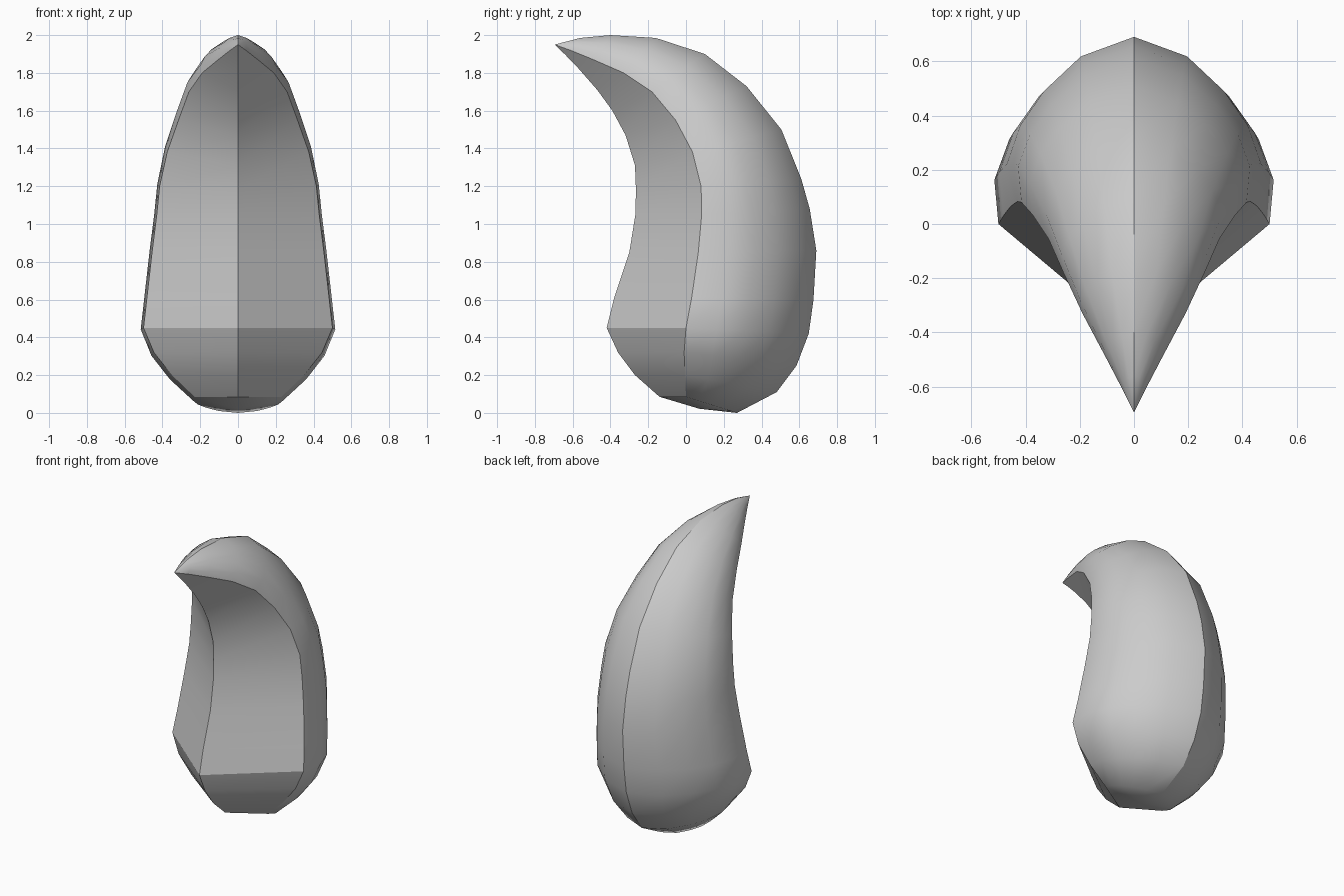
import bpy, bmesh, math

if "Cube" in bpy.data.objects:
    bpy.data.objects.remove(bpy.data.objects["Cube"])

# Stations from base to tip: front ridge (y, z), side edge (x, y, z), back ridge (y, z)
stations = [
    ((-.14, .085), (.23, 0, .085), (.27, .0)),
    ((-.27, .20), (.35, -.005, .20), (.48, .11)),
    ((-.36, .32), (.445, -.01, .32), (.585, .25)),
    ((-.42, .45), (.50, 0, .45), (.65, .42)),
    ((-.38, .61), (.482, .03, .61), (.675, .60)),
    ((-.30, .85), (.455, .065, .85), (.69, .86)),
    ((-.268, 1.05), (.43, .083, 1.05), (.655, 1.08)),
    ((-.265, 1.18), (.415, .08, 1.20), (.61, 1.24)),
    ((-.27, 1.31), (.375, .035, 1.38), (.505, 1.50)),
    ((-.32, 1.47), (.315, -.055, 1.55), (.32, 1.73)),
    ((-.39, 1.60), (.26, -.18, 1.70), (.10, 1.90)),
    ((-.47, 1.71), (.19, -.33, 1.80), (-.16, 1.985)),
    ((-.575, 1.83), (.105, -.49, 1.87), (-.40, 2.0)),
    ((-.64, 1.897), (.045, -.605, 1.917), (-.56, 1.985)),
]
TIP = (0, -.695, 1.95)
# Rounded back section: width factor, travel from side edge to back ridge
arc = [(1.03, .25), (.92, .48), (.73, .68), (.43, .885)]


def ring_points(front, side, back):
    right = [side]
    for w, t in arc:
        right.append((side[0] * w,
                      side[1] + (back[0] - side[1]) * t,
                      side[2] + (back[1] - side[2]) * t))
    left = [(-x, y, z) for x, y, z in reversed(right)]
    return [(0, *front)] + right + [(0, *back)] + left


bm = bmesh.new()
rings = [[bm.verts.new(p) for p in ring_points(*s)] for s in stations]
n = len(rings[0])

# Claw skin between stations
for a, b in zip(rings, rings[1:]):
    for i in range(n):
        j = (i + 1) % n
        bm.faces.new((a[i], a[j], b[j], b[i]))

# Pointed tip and shallow bowl under the base
tip = bm.verts.new(TIP)
base = bm.verts.new((0, .07, .022))
for i in range(n):
    j = (i + 1) % n
    bm.faces.new((rings[-1][i], rings[-1][j], tip))
    bm.faces.new((rings[0][j], rings[0][i], base))
bmesh.ops.recalc_face_normals(bm, faces=bm.faces)

# Sharp ridges, side edges and the front crease
back_i = n // 2
for i in (0, 1, back_i, n - 1):
    for a, b in zip(rings, rings[1:]):
        bm.edges.get((a[i], b[i])).smooth = False
    bm.edges.get((rings[-1][i], tip)).smooth = False
for i in (1, n - 1):
    for k in (0, 3):
        bm.edges.get((rings[k][0], rings[k][i])).smooth = False
for f in bm.faces:
    f.smooth = True

mesh = bpy.data.meshes.new("claw")
bm.to_mesh(mesh)
bm.free()
claw = bpy.data.objects.new("claw", mesh)
bpy.context.collection.objects.link(claw)
